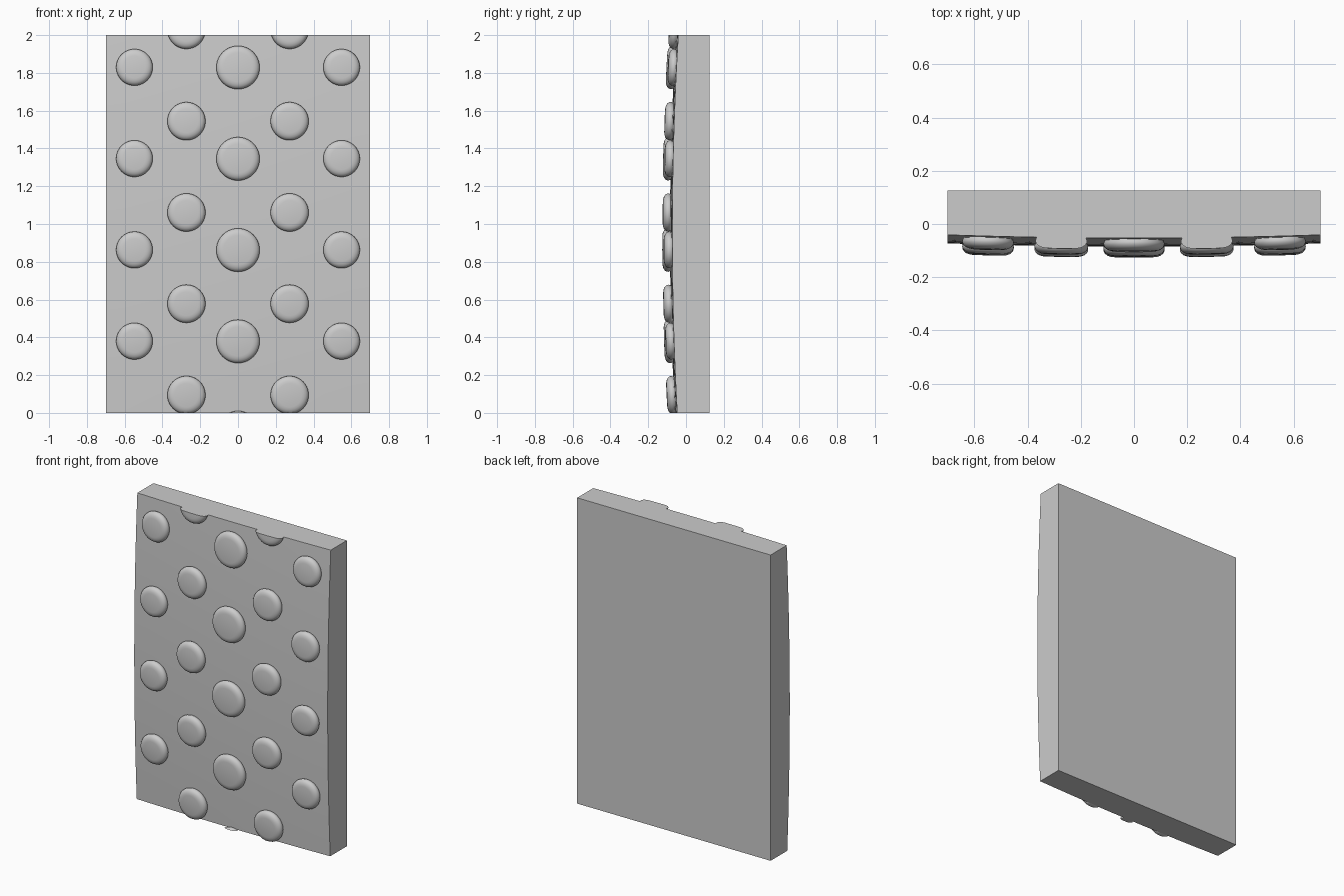
import bpy, bmesh
from math import pi
from mathutils import Matrix, Vector

if "Cube" in bpy.data.objects:
    bpy.data.objects.remove(bpy.data.objects["Cube"])

W, H, BACK = 0.70, 2.0, 0.125


def front_y(x, z):
    """Gently crowned front surface of the slab."""
    return -0.085 + 0.029 * (z - 0.95) ** 2 + 0.025 * x * x


def front_normal(x, z):
    return Vector((0.05 * x, -1, 0.058 * (z - 0.95))).normalized()


def finish(bm, name, angle):
    bmesh.ops.recalc_face_normals(bm, faces=bm.faces[:])
    me = bpy.data.meshes.new(name)
    bm.to_mesh(me)
    bm.free()
    ob = bpy.data.objects.new(name, me)
    bpy.context.collection.objects.link(ob)
    bpy.ops.object.select_all(action='DESELECT')
    ob.select_set(True)
    bpy.context.view_layer.objects.active = ob
    bpy.ops.object.shade_smooth_by_angle(angle=angle)
    return ob


# slab: flat grid extruded into a box, front side crowned
bm = bmesh.new()
nx, nz = 14, 20
rows = [[bm.verts.new((-W + 2 * W * i / nx, BACK, H * j / nz))
         for i in range(nx + 1)] for j in range(nz + 1)]
for j in range(nz):
    for i in range(nx):
        bm.faces.new((rows[j][i], rows[j][i + 1], rows[j + 1][i + 1], rows[j + 1][i]))
ext = bmesh.ops.extrude_face_region(bm, geom=bm.faces[:], use_keep_orig=True)
for v in ext["geom"]:
    if isinstance(v, bmesh.types.BMVert):
        v.co.y = front_y(v.co.x, v.co.z)
finish(bm, "slab", 0.5)


def add_stud(bm, x, z, r):
    """Rounded pill-shaped disc, tilted to the slab, trimmed at top and bottom."""
    st = bmesh.new()
    # (radius, height above slab surface)
    prof = [(0, -0.012), (r - 0.012, -0.012), (r - 0.004, 0.0), (r, 0.010),
            (r - 0.001, 0.018), (r - 0.006, 0.027), (r - 0.015, 0.034),
            (r - 0.026, 0.038), (r - 0.038, 0.040), (0, 0.041)]
    vs = [st.verts.new((a, 0, h)) for a, h in prof]
    es = [st.edges.new(p) for p in zip(vs, vs[1:])]
    bmesh.ops.spin(st, geom=vs + es, cent=(0, 0, 0), axis=(0, 0, 1),
                   angle=2 * pi, steps=40, use_merge=False)
    bmesh.ops.remove_doubles(st, verts=st.verts[:], dist=1e-5)
    rot = Vector((0, 0, 1)).rotation_difference(front_normal(x, z)).to_matrix().to_4x4()
    st.transform(Matrix.Translation((x, front_y(x, z), z)) @ rot)
    for level, sign in ((0, -1), (H, 1)):
        if (z + r - level) * (z - r - level) < 0:
            cut = bmesh.ops.bisect_plane(
                st, geom=st.verts[:] + st.edges[:] + st.faces[:],
                plane_co=(0, 0, level), plane_no=(0, 0, sign), clear_outer=True)
            edges = [e for e in cut["geom_cut"] if isinstance(e, bmesh.types.BMEdge)]
            bmesh.ops.contextual_create(st, geom=edges)
    me = bpy.data.meshes.new("tmp")
    st.to_mesh(me)
    st.free()
    bm.from_mesh(me)
    bpy.data.meshes.remove(me)


# stud columns: name, x positions, first height, count, radius
PITCH = 0.483
for name, xs, z0, n, r in (
        ("centre_studs", (0,), -0.104, 5, 0.115),
        ("inner_studs", (-0.273, 0.273), 0.095, 5, 0.101),
        ("outer_studs", (-0.548, 0.548), 0.38, 4, 0.097)):
    bm = bmesh.new()
    for x in xs:
        for k in range(n):
            add_stud(bm, x, z0 + k * PITCH, r)
    finish(bm, name, 0.7)
